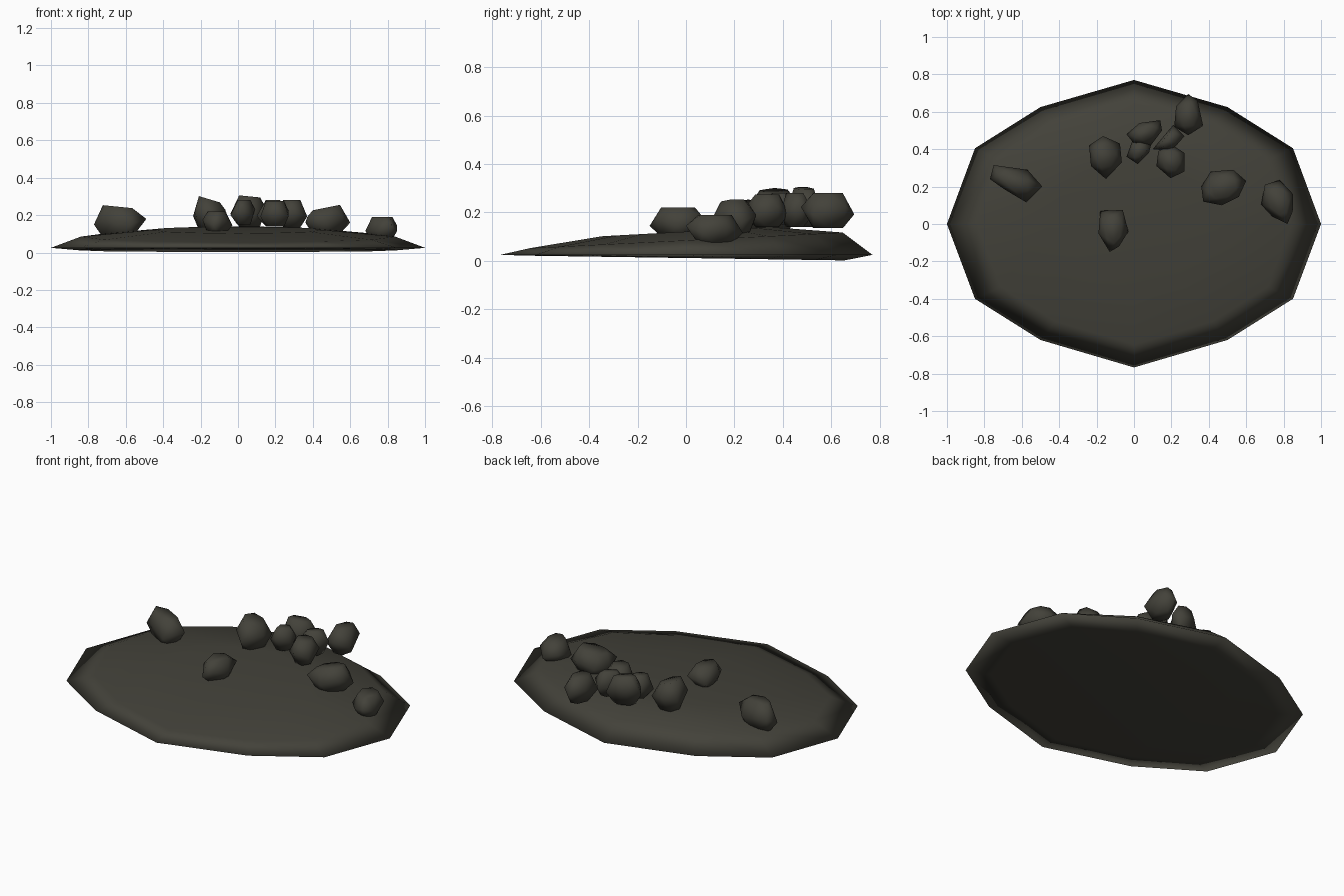
import bpy, bmesh
from mathutils import Vector

if "Cube" in bpy.data.objects:
    bpy.data.objects.remove(bpy.data.objects["Cube"])

stone = bpy.data.materials.new("dark olive stone")
stone.diffuse_color = (0.056, 0.054, 0.042, 1)
stone.use_nodes = True
stone.node_tree.nodes["Principled BSDF"].inputs["Base Color"].default_value = stone.diffuse_color


def finish(name, bm):
    bmesh.ops.recalc_face_normals(bm, faces=bm.faces)
    for f in bm.faces:
        f.smooth = True
    mesh = bpy.data.meshes.new(name)
    bm.to_mesh(mesh)
    bm.free()
    mesh.materials.append(stone)
    bpy.context.collection.objects.link(bpy.data.objects.new(name, mesh))


# Twelve-sided ground slab: rings from underside to rim to domed top
half = [(0, .77), (.5, .625), (.85, .405), (1, 0), (.85, -.4), (.5, -.62), (0, -.767)]
outline = half + [(-x, y) for x, y in half[-2:0:-1]]
# each ring: scale, height, slope along y
rings = [(.85, .012, -.015), (1, .025, 0), (.84, .085, .05), (.45, .121, .055)]

bm = bmesh.new()
loops = [[bm.verts.new((x * s, y * s, h + k * y * s)) for x, y in outline]
         for s, h, k in rings]
n = len(outline)
for a, b in zip(loops, loops[1:]):
    for i in range(n):
        j = (i + 1) % n
        bm.faces.new((a[i], a[j], b[j], b[i]))
bm.faces.new(loops[0])
bm.faces.new(loops[-1])
finish("ground_slab", bm)


# Angular pebble: outline at mid height, smaller twisted rings above and below
def pebble(name, z0, z1, points, tilt=0.0, top=.68):
    pts = [Vector(p) for p in points]
    c = sum(pts, Vector((0, 0))) / len(pts)
    mid = z0 + (z1 - z0) * .5
    bm = bmesh.new()
    for i, p in enumerate(pts):
        q = (p + pts[(i + 1) % len(pts)]) / 2
        u = c + (q - c) * top
        bm.verts.new((p.x, p.y, mid + (.015 if i % 2 else -.015)))
        bm.verts.new((u.x, u.y, z1 + tilt * (u.x - c.x) - abs(tilt) * .05))
        bm.verts.new((u.x, u.y, z0))
    hull = bmesh.ops.convex_hull(bm, input=bm.verts)
    loose = {v for v in hull["geom_interior"] + hull["geom_unused"]
             if isinstance(v, bmesh.types.BMVert)}
    bmesh.ops.delete(bm, geom=list(loose), context='VERTS')
    finish(name, bm)


pebble("left_pebble", .08, .25,
       [(-.77, .24), (-.75, .315), (-.57, .29), (-.49, .2), (-.575, .115), (-.7, .19)], -.1)
pebble("tall_pebble", .12, .30,
       [(-.24, .42), (-.165, .47), (-.075, .43), (-.065, .33), (-.15, .24), (-.23, .31)], -.3)
pebble("front_pebble", .10, .22,
       [(-.18, .07), (-.06, .075), (-.03, -.04), (-.08, -.12), (-.13, -.15), (-.19, -.05)])
pebble("cluster_back_pebble", .14, .305,
       [(-.04, .48), (.03, .54), (.14, .555), (.15, .5), (.09, .42), (0, .43)], -.1)
pebble("cluster_left_pebble", .15, .28,
       [(-.04, .36), (.02, .32), (.08, .38), (.09, .42), (0, .47)])
pebble("cluster_right_pebble", .14, .28,
       [(.1, .4), (.16, .47), (.21, .53), (.27, .47), (.2, .39)])
pebble("cluster_front_pebble", .14, .275,
       [(.12, .31), (.195, .245), (.27, .28), (.27, .38), (.2, .425), (.13, .39)])
pebble("rear_pebble", .135, .28,
       [(.29, .695), (.225, .63), (.215, .52), (.29, .475), (.37, .525), (.34, .66)])
pebble("right_pebble", .10, .25,
       [(.36, .2), (.37, .12), (.47, .1), (.56, .145), (.6, .23), (.53, .29), (.41, .28)], .2)
pebble("far_right_pebble", .07, .19,
       [(.68, .105), (.7, .21), (.78, .235), (.85, .16), (.85, .07), (.82, 0), (.74, .04)])
